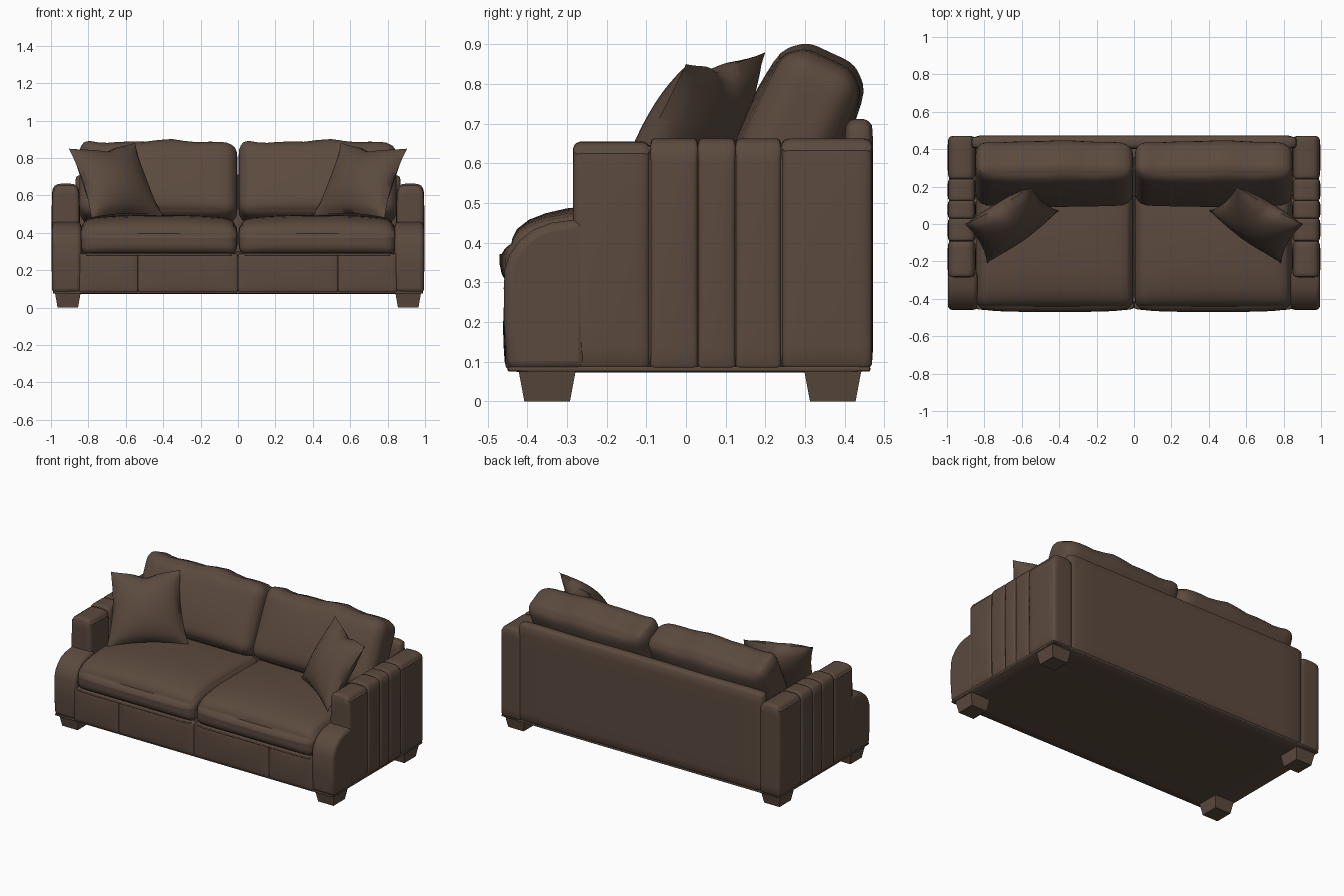
import bpy, bmesh, math
from mathutils import Vector, Matrix

cube = bpy.data.objects.get("Cube")
if cube:
    bpy.data.objects.remove(cube)


def material(name, rgb):
    m = bpy.data.materials.new(name)
    m.use_nodes = True
    m.diffuse_color = (*rgb, 1)
    m.node_tree.nodes["Principled BSDF"].inputs["Base Color"].default_value = (*rgb, 1)
    return m


LEATHER = material("brown leather", (0.105, 0.068, 0.049))


def finish(name, bm, angle=40, bevel=0):
    bmesh.ops.recalc_face_normals(bm, faces=bm.faces)
    mesh = bpy.data.meshes.new(name)
    bm.to_mesh(mesh)
    bm.free()
    mesh.materials.append(LEATHER)
    ob = bpy.data.objects.new(name, mesh)
    bpy.context.collection.objects.link(ob)
    if bevel:
        mod = ob.modifiers.new("bevel", "BEVEL")
        mod.width, mod.segments, mod.limit_method = bevel, 3, "ANGLE"
    if angle:
        bpy.ops.object.select_all(action="DESELECT")
        ob.select_set(True)
        bpy.context.view_layer.objects.active = ob
        bpy.ops.object.shade_smooth_by_angle(angle=math.radians(angle))
    return ob


def soft_box(name, x, y, z, r, cuts=9, warp=None, matrix=None):
    """Rounded box between ranges; warp(u, v, w) returns an offset, u v w in -1..1."""
    half = Vector([abs(a[1] - a[0]) / 2 for a in (x, y, z)])
    mid = Vector([(a[1] + a[0]) / 2 for a in (x, y, z)])
    bm = bmesh.new()
    bmesh.ops.create_cube(bm, size=2)
    bmesh.ops.subdivide_edges(bm, edges=bm.edges, cuts=cuts, use_grid_fill=True)
    for v in bm.verts:
        t = Vector([math.sin(c * math.pi / 2) for c in v.co])
        p = Vector([t[i] * half[i] for i in range(3)])
        core = Vector([max(r - half[i], min(half[i] - r, p[i])) for i in range(3)])
        d = p - core
        if d.length > 1e-6:
            p = core + d.normalized() * r
        if warp:
            p += Vector(warp(*t))
        v.co = p + mid
    if matrix:
        bm.transform(matrix)
    return finish(name, bm, 50)


def prism(name, x0, x1, profile, bevel):
    """Side profile of (y, z) points extruded along x."""
    bm = bmesh.new()
    face = bm.faces.new([bm.verts.new((x0, y, z)) for y, z in profile])
    out = bmesh.ops.extrude_face_region(bm, geom=[face])["geom"]
    bmesh.ops.translate(bm, vec=(x1 - x0, 0, 0),
                        verts=[g for g in out if isinstance(g, bmesh.types.BMVert)])
    return finish(name, bm, 40, bevel)


def bump(a, b):
    return (1 - a * a) * (1 - b * b)


def pillow(name, corners, thick, n=20):
    """Throw pillow spanning four corners, puffed both ways and pinched on its sides."""
    a, b, c, d = [Vector(p) for p in corners]
    normal = (b - d).cross(c - a).normalized()
    mid = (a + b + c + d) / 4
    bm = bmesh.new()
    for side in (-1, 1):
        rows = []
        for j in range(n + 1):
            row = []
            for i in range(n + 1):
                u, v = 2 * i / n - 1, 2 * j / n - 1
                pu = u * (1 - 0.10 * (1 - v * v))
                pv = v * (1 - 0.09 * (1 - u * u))
                # chop in the middle of the top edge
                pv -= 0.10 * max(0, v) ** 3 * math.exp(-(u / 0.25) ** 2)
                s, t = (pu + 1) / 2, (pv + 1) / 2
                p = (d.lerp(c, s)).lerp(a.lerp(b, s), t)
                row.append(bm.verts.new(p + normal * side * thick * bump(u, v) ** 0.6))
            rows.append(row)
        for j in range(n):
            for i in range(n):
                bm.faces.new((rows[j][i], rows[j][i + 1], rows[j + 1][i + 1], rows[j + 1][i]))
    bmesh.ops.remove_doubles(bm, verts=bm.verts, dist=0.0005)
    finish(name, bm, 60)


# Base, bottom welt and back
soft_box("base_frame", (-0.9, 0.9), (-0.42, 0.45), (0.075, 0.30), 0.01, 5)
soft_box("bottom_welt", (-0.99, 0.99), (-0.45, 0.465), (0.073, 0.09), 0.008, 5)
soft_box("back_frame", (-0.87, 0.87), (0.40, 0.472), (0.08, 0.712), 0.03)

# Front rail panels
for i, (x0, x1) in enumerate([(-0.85, -0.535), (-0.535, 0), (0, 0.535), (0.535, 0.85)]):
    soft_box(f"front_rail_panel_{i + 1}", (x0, x1), (-0.455, -0.36), (0.08, 0.29), 0.012,
             warp=lambda u, v, w: (0, -0.006 * bump(u, w) if v < 0 else 0, 0))

arm_seams = [-0.285, -0.09, 0.03, 0.125, 0.24, 0.47]
front_profile = [(-0.25, 0.08), (-0.45, 0.08), (-0.459, 0.2), (-0.458, 0.33), (-0.445, 0.37),
                 (-0.42, 0.405), (-0.385, 0.433), (-0.34, 0.45), (-0.25, 0.462)]

for s, side in ((1, "left"), (-1, "right")):
    # Arm: scooped front block and upholstered panels with seams between
    prism(f"{side}_arm_front", s * 0.838, s * 0.995, front_profile, 0.022)
    for i, (y0, y1) in enumerate(zip(arm_seams, arm_seams[1:])):
        top = 0.655 if i == 0 else 0.663
        soft_box(f"{side}_arm_panel_{i + 1}", (s * 0.85, s * 0.992), (y0, y1), (0.08, top),
                 0.02 if i in (0, 4) else 0.012,
                 warp=lambda u, v, w: (0.006 * u * bump(v, w), 0,
                                       -0.022 * max(0, w) ** 6 * abs(u) ** 4))
    # Inner core hides gaps at the seams
    soft_box(f"{side}_arm_core", (s * 0.86, s * 0.983), (-0.26, 0.45), (0.08, 0.645), 0.02, 5)

    # Seat cushion with crowned top and bulging front
    def seat_warp(u, v, w):
        z = 0.035 * bump(u, v) ** 0.5 - 0.05 * max(0, -v) ** 4 if w > 0 else 0
        return (0, -0.015 * (1 - w * w) * (1 - u ** 4) if v < 0 else 0, z)
    soft_box(f"{side}_seat_cushion", (s * 0.004, s * 0.842), (-0.455, 0.24), (0.28, 0.462),
             0.05, 15, seat_warp)
    soft_box(f"{side}_seat_welt", (s * 0.015, s * 0.835), (-0.46, 0.2), (0.277, 0.293), 0.008, 5)

    # Leaning back cushion with a gently wavy top
    def back_warp(u, v, w):
        wave = 0.008 * math.sin(5 * u + 1) + 0.005 * math.sin(11 * u)
        return (0, 0.025 * v * bump(u, w), max(0, w) * wave)
    lean = Matrix.Translation((0, 0.268, 0.668)) @ Matrix.Rotation(math.radians(-25), 4, "X")
    soft_box(f"{side}_back_cushion", (s * 0.004, s * 0.848), (-0.108, 0.108), (-0.22, 0.22),
             0.07, 17, back_warp, lean)

    # Throw pillow
    pillow(f"{side}_throw_pillow", [(s * 0.905, 0.0, 0.85), (s * 0.55, 0.20, 0.88),
                                    (s * 0.40, 0.07, 0.49), (s * 0.785, -0.21, 0.48)], 0.095)

    # Tapered block legs
    for y, end in ((-0.35, "front"), (0.37, "back")):
        bm = bmesh.new()
        bmesh.ops.create_cube(bm, size=1)
        for v in bm.verts:
            k = 0.145 if v.co.z > 0 else 0.115
            v.co = (s * 0.91 + v.co.x * k * 0.95, y + v.co.y * k, 0.04 + v.co.z * 0.08)
        finish(f"{side}_{end}_leg", bm, 0)
